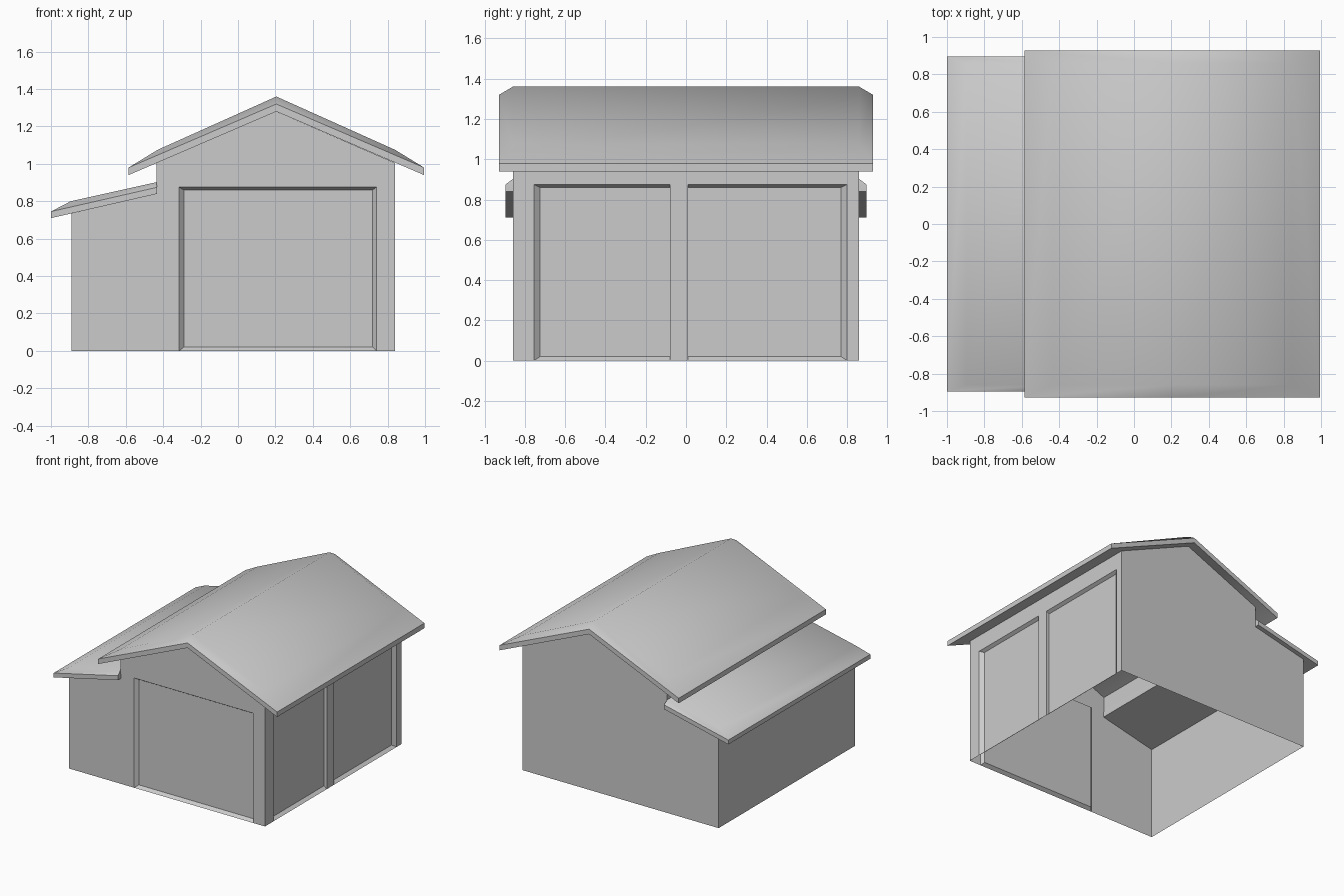
import bpy, bmesh, math

if "Cube" in bpy.data.objects:
    bpy.data.objects.remove(bpy.data.objects["Cube"])


def make_object(name, faces, smooth=None):
    """Build a mesh from polygons given as point lists, welding shared corners."""
    bm = bmesh.new()
    for pts in faces:
        bm.faces.new([bm.verts.new(p) for p in pts])
    bmesh.ops.remove_doubles(bm, verts=bm.verts[:], dist=0.001)
    bmesh.ops.recalc_face_normals(bm, faces=bm.faces[:])
    mesh = bpy.data.meshes.new(name)
    bm.to_mesh(mesh)
    bm.free()
    obj = bpy.data.objects.new(name, mesh)
    bpy.context.collection.objects.link(obj)
    if smooth:
        bpy.ops.object.select_all(action='DESELECT')
        obj.select_set(True)
        bpy.context.view_layer.objects.active = obj
        bpy.ops.object.shade_smooth_by_angle(angle=math.radians(smooth))
    return obj


# Overall wall positions
LEFT, STEP, RIGHT, RIDGE, DEPTH = -0.89, -0.435, 0.84, 0.205, 0.86
DOOR_TOP, RECESS = 0.875, 0.025


def notch(a0, a1):
    """Outline of an opening cut up from the ground."""
    return [(a0, 0), (a0, DOOR_TOP), (a1, DOOR_TOP), (a1, 0)]


def recessed_panel(place, a0, a1, in0, in1):
    """Tapered reveals and the set-back panel; place maps (across, z, depth)."""
    outer = [place(a, z, 0) for a, z in notch(a0, a1)]
    inner = [place(a, z, RECESS) for a, z in
             ((in0, 0.02), (in0, 0.86), (in1, 0.86), (in1, 0.02))]
    sides = [[outer[i], outer[(i + 1) % 4], inner[(i + 1) % 4], inner[i]]
             for i in range(4)]
    return sides + [inner]


def on_front(a, z, d):
    return (a, -DEPTH + d, z)


def on_right(a, z, d):
    return (RIGHT - d, a, z)


# Walls: open-bottomed shell with garage door and two side openings
top = [(RIGHT, 1.005), (RIDGE, 1.28), (STEP, 1.005), (STEP, 0.84), (LEFT, 0.735)]
front = [(LEFT, 0)] + notch(-0.315, 0.74) + [(RIGHT, 0)] + top
back = [(LEFT, 0), (RIGHT, 0)] + top
side = ([(-DEPTH, 0)] + notch(-0.755, -0.08) + notch(0.01, 0.80)
        + [(DEPTH, 0), (DEPTH, 1.005), (-DEPTH, 1.005)])
walls = [[on_front(x, z, 0) for x, z in front],
         [(x, DEPTH, z) for x, z in back],
         [on_right(y, z, 0) for y, z in side]]
for x, z0, z1 in ((LEFT, 0, 0.735), (STEP, 0.84, 1.005)):
    walls.append([(x, -DEPTH, z0), (x, -DEPTH, z1), (x, DEPTH, z1), (x, DEPTH, z0)])
walls += recessed_panel(on_front, -0.315, 0.74, -0.29, 0.72)
walls += recessed_panel(on_right, -0.755, -0.08, -0.725, -0.08)
walls += recessed_panel(on_right, 0.01, 0.80, 0.01, 0.77)
make_object("walls", walls)


def roof(name, outer, inner, y_out, y_in, drop):
    """Slab roof whose top steps in from the rim (outer) to a raised field (inner)."""
    under = [(x, z - drop) for x, z in outer]
    faces = []

    def strip(p, q, y):
        faces.append([(p[0], -y, p[1]), (q[0], -y, q[1]),
                      (q[0], y, q[1]), (p[0], y, p[1])])

    for i in range(len(outer) - 1):
        strip(inner[i], inner[i + 1], y_in)
        strip(under[i], under[i + 1], y_out)
        for s in (-1, 1):
            # Sloped rim and vertical fascia at each gable end
            for low, high, y in ((outer, inner, y_in), (under, outer, y_out)):
                faces.append([(low[i][0], s * y_out, low[i][1]),
                              (low[i + 1][0], s * y_out, low[i + 1][1]),
                              (high[i + 1][0], s * y, high[i + 1][1]),
                              (high[i][0], s * y, high[i][1])])
    for e in (0, -1):
        # Eave fascia and eave slope
        strip(under[e], outer[e], y_out)
        o, n = outer[e], inner[e]
        faces.append([(o[0], -y_out, o[1]), (o[0], y_out, o[1]),
                      (n[0], y_in, n[1]), (n[0], -y_in, n[1])])
    make_object(name, faces, smooth=50)


# Main gable roof
roof("main_roof",
     [(-0.585, 0.98), (RIDGE, 1.32), (0.995, 0.98)],
     [(-0.43, 1.075), (RIDGE, 1.36), (0.84, 1.075)], 0.928, 0.86, 0.04)

# Lean-to roof on the left
roof("side_roof", [(-1.0, 0.745), (-0.432, 0.875)],
     [(-0.895, 0.80), (-0.437, 0.902)], 0.895, 0.86, 0.035)
